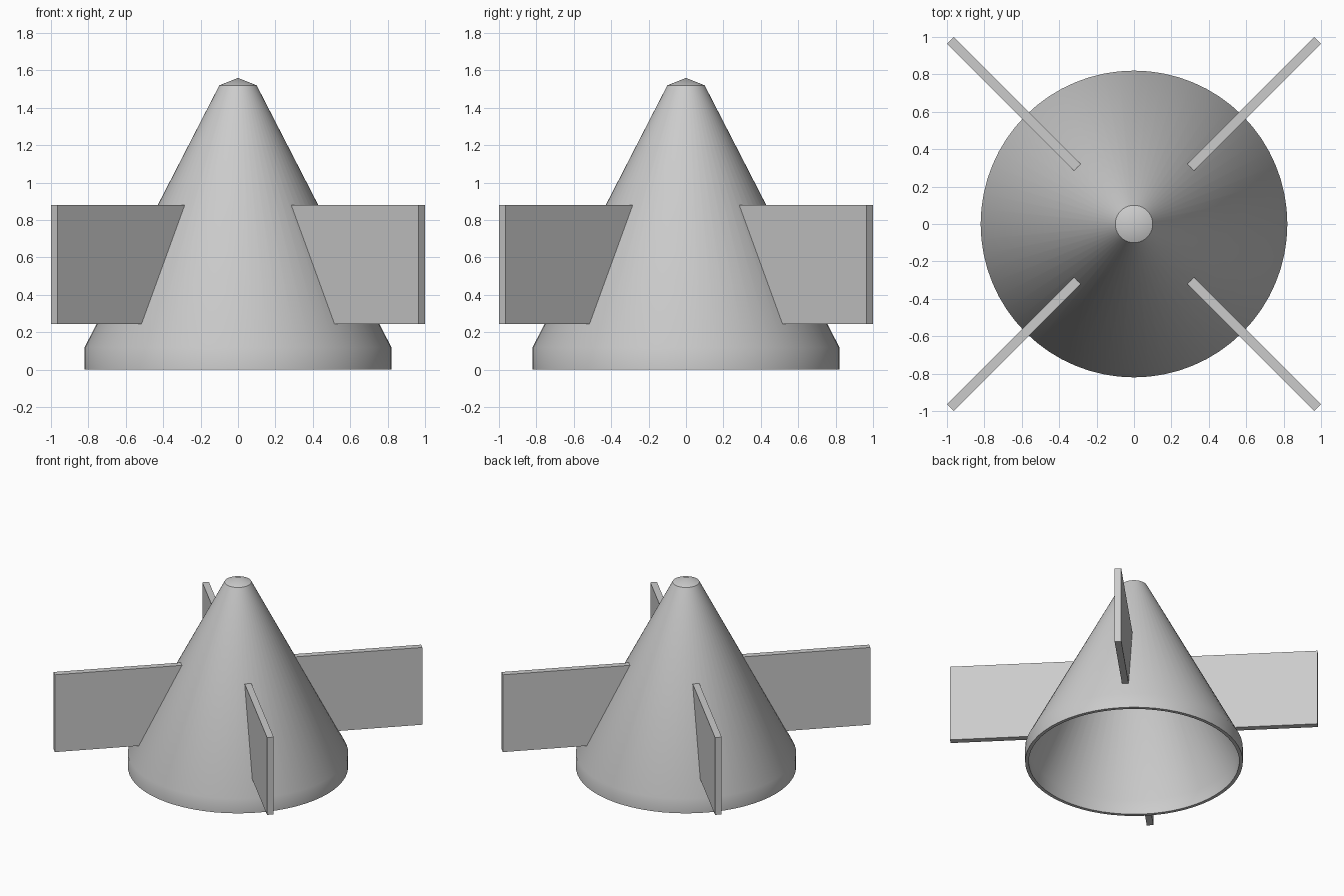
import bpy, bmesh, math
from mathutils import Matrix, Vector

cube = bpy.data.objects.get("Cube")
if cube:
    bpy.data.objects.remove(cube, do_unlink=True)

# One plain grey for everything
grey = bpy.data.materials.new("light_grey")
grey.use_nodes = True
color = (0.6, 0.6, 0.6, 1)
grey.diffuse_color = color
grey.node_tree.nodes["Principled BSDF"].inputs["Base Color"].default_value = color


def finish(bm, name, smooth=False):
    bmesh.ops.remove_doubles(bm, verts=bm.verts, dist=1e-5)
    bmesh.ops.recalc_face_normals(bm, faces=bm.faces)
    mesh = bpy.data.meshes.new(name)
    bm.to_mesh(mesh)
    bm.free()
    mesh.materials.append(grey)
    obj = bpy.data.objects.new(name, mesh)
    bpy.context.collection.objects.link(obj)
    if smooth:
        bpy.ops.object.select_all(action='DESELECT')
        obj.select_set(True)
        bpy.context.view_layer.objects.active = obj
        bpy.ops.object.shade_smooth_by_angle(angle=math.radians(30))
    return obj


# Hollow cone shell: outer skin up to the tip, then the inner skin back down
BASE_R, NECK_R, SKIRT_Z, NECK_Z, TIP_Z, WALL = 0.82, 0.10, 0.12, 1.52, 1.56, 0.027
outer = [(BASE_R, 0), (BASE_R, SKIRT_Z), (NECK_R, NECK_Z), (0, TIP_Z)]
inner = [(max(r - WALL, 0), z - (0.03 if r == 0 else 0)) for r, z in outer]
profile = outer + inner[::-1]

bm = bmesh.new()
verts = [bm.verts.new((r, 0, z)) for r, z in profile]
edges = [bm.edges.new((verts[i], verts[(i + 1) % len(verts)]))
         for i in range(len(verts)) if i != len(outer) - 1]
bmesh.ops.spin(bm, geom=verts + edges, cent=(0, 0, 0), axis=(0, 0, 1),
               angle=math.tau, steps=64, use_merge=True)
finish(bm, "cone_shell", smooth=True)


# Four diagonal fins whose slanted roots sink slightly into the shell wall
def cone_radius(z):
    t = (z - SKIRT_Z) / (NECK_Z - SKIRT_Z)
    return BASE_R + (NECK_R - BASE_R) * t


FIN_LOW, FIN_HIGH, FIN_R, FIN_THICK, SINK = 0.245, 0.88, 1.389, 0.05, 0.012
outline = [(cone_radius(FIN_LOW) - SINK, FIN_LOW), (FIN_R, FIN_LOW),
           (FIN_R, FIN_HIGH), (cone_radius(FIN_HIGH) - SINK, FIN_HIGH)]
names = ["back_left_fin", "back_right_fin", "front_right_fin", "front_left_fin"]
for i, name in enumerate(names):
    bm = bmesh.new()
    face = bm.faces.new([bm.verts.new((r, -FIN_THICK / 2, z)) for r, z in outline])
    ext = bmesh.ops.extrude_face_region(bm, geom=[face])
    moved = [g for g in ext["geom"] if isinstance(g, bmesh.types.BMVert)]
    bmesh.ops.translate(bm, verts=moved, vec=Vector((0, FIN_THICK, 0)))
    turn = Matrix.Rotation(math.pi / 4 + i * math.pi / 2, 4, 'Z')
    bmesh.ops.transform(bm, matrix=turn, verts=bm.verts)
    finish(bm, name)
